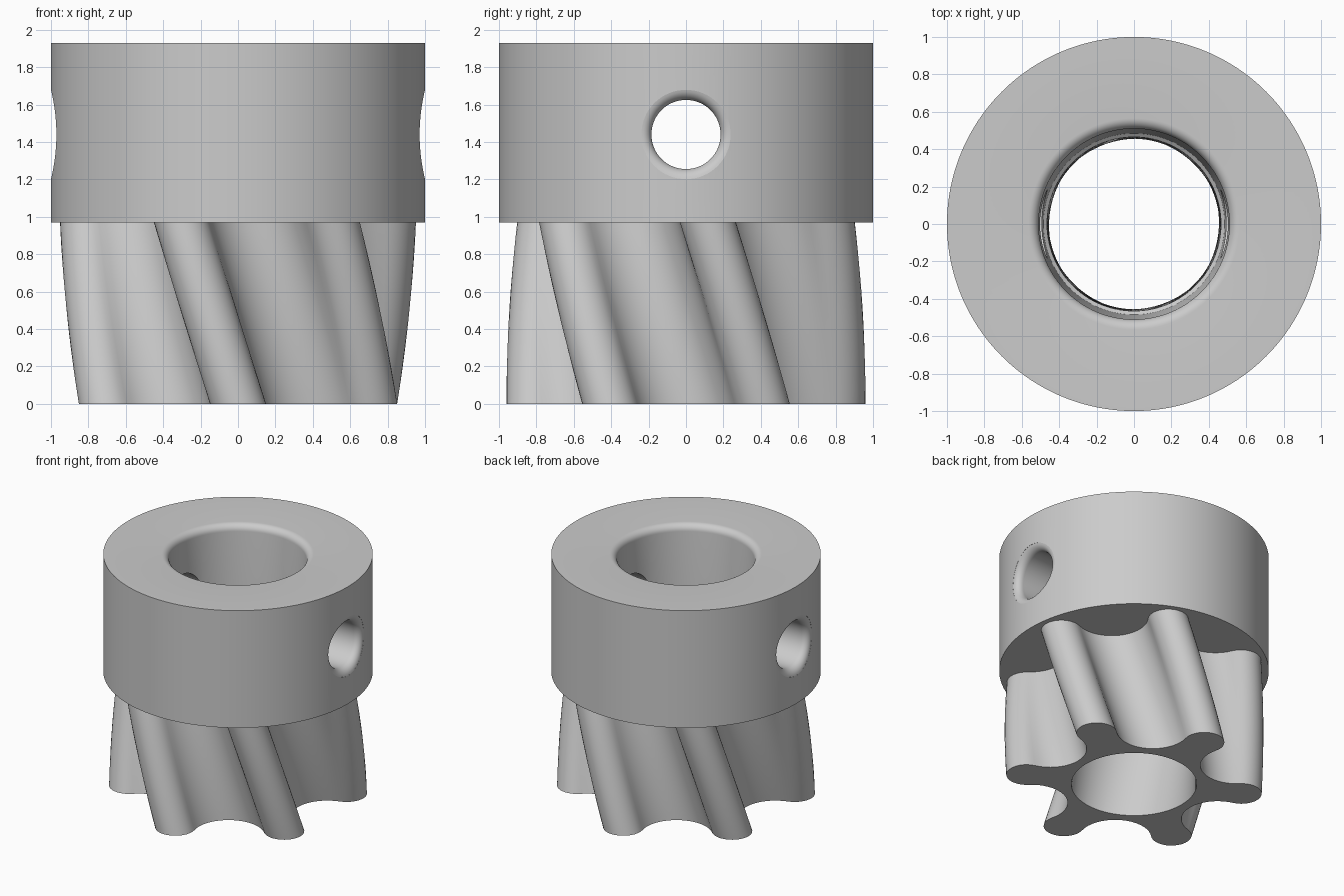
import bpy
import bmesh
from math import sin, cos, pi, radians, atan2, sqrt

cube = bpy.data.objects.get("Cube")
if cube:
    bpy.data.objects.remove(cube, do_unlink=True)

TEETH = 6
JOIN, TOP = 0.97, 1.93        # underside and top of the collar
BORE = 0.465
TWIST = radians(-21.7)

steel = bpy.data.materials.new("plain_grey")
steel.use_nodes = True
grey = (0.6, 0.6, 0.6, 1)
steel.diffuse_color = grey
steel.node_tree.nodes["Principled BSDF"].inputs["Base Color"].default_value = grey


def make_object(name, bm):
    bmesh.ops.recalc_face_normals(bm, faces=bm.faces)
    mesh = bpy.data.meshes.new(name)
    bm.to_mesh(mesh)
    bm.free()
    mesh.materials.append(steel)
    obj = bpy.data.objects.new(name, mesh)
    bpy.context.collection.objects.link(obj)
    return obj


def loft(bm, rings, closed=False):
    """Skin rings of points with quads; closed joins the last ring to the first."""
    rows = [[bm.verts.new(p) for p in ring] for ring in rings]
    pairs = list(zip(rows, rows[1:]))
    if closed:
        pairs.append((rows[-1], rows[0]))
    for a, b in pairs:
        for i in range(len(a)):
            j = (i + 1) % len(a)
            bm.faces.new((a[i], a[j], b[j], b[i]))
    return rows


def smooth(obj):
    bpy.ops.object.select_all(action="DESELECT")
    obj.select_set(True)
    bpy.context.view_layer.objects.active = obj
    bpy.ops.object.shade_smooth_by_angle(angle=radians(35))


# Collar: turned ring with a rounded bore mouth and a small inner shoulder
FILLET = 0.055
profile = [(1, JOIN), (1, TOP)]
for k in range(9):
    a = pi / 2 * k / 8
    profile.append((0.51 + FILLET * (1 - sin(a)), TOP - FILLET * (1 - cos(a))))
profile += [(0.485, 1.0), (BORE, 0.985), (BORE, JOIN)]
SEGMENTS = 192
bm = bmesh.new()
loft(bm, [[(r * cos(2 * pi * i / SEGMENTS), r * sin(2 * pi * i / SEGMENTS), z)
           for i in range(SEGMENTS)] for r, z in profile], closed=True)
collar = make_object("collar", bm)


# Cross holes: cutters whose mouths flare to follow the curved wall
def hole_cutter(name, side):
    hole, flare, count = 0.185, 0.065, 64
    stages = [(hole, None)]
    for k in range(9):
        a = radians(80) * k / 8
        stages.append((hole + flare * (1 - cos(a)), flare * (1 - sin(a))))
    stages.append((stages[-1][0], -0.1))
    rings = []
    for r, depth in stages:
        ring = []
        for i in range(count):
            t = 2 * pi * i / count
            y, z = r * cos(t), r * sin(t)
            x = 0.25 if depth is None else sqrt(1 - y * y) - depth
            ring.append((side * x, y, 1.44 + z))
        rings.append(ring)
    bm = bmesh.new()
    rows = loft(bm, rings)
    bm.faces.new(rows[0])
    bm.faces.new(rows[-1])
    cutter = make_object(name, bm)
    cutter.hide_render = True
    return cutter


for side, name in ((1, "left_hole_cutter"), (-1, "right_hole_cutter")):
    cutter = hole_cutter(name, side)
    cut = collar.modifiers.new(name, "BOOLEAN")
    cut.operation = "DIFFERENCE"
    cut.solver = "EXACT"
    cut.object = cutter
    bpy.ops.object.select_all(action="DESELECT")
    bpy.context.view_layer.objects.active = collar
    collar.select_set(True)
    bpy.ops.object.modifier_apply(modifier=cut.name)
    bpy.data.objects.remove(cutter, do_unlink=True)
smooth(collar)

# Pinion: round tooth tips joined by tangent round valleys, swept with a twist
PITCH, TIP = 0.81, 0.15
half = pi / TEETH
valley = 2 * PITCH * sin(half / 2) - TIP
STEPS = 18
outline = []
for n in range(TEETH):
    for shift, radius, sign in ((0, TIP, 1), (half, valley, -1)):
        mid = -pi / 2 + 2 * half * n + shift
        # a tip bulges outward, a valley curves inward
        sweep = pi / 2 + half / 2 if sign > 0 else pi / 2 - half / 2
        facing = mid if sign > 0 else mid + pi
        for k in range(STEPS):
            a = facing + sign * sweep * (2 * k / STEPS - 1)
            outline.append((PITCH * cos(mid) + radius * cos(a),
                            PITCH * sin(mid) + radius * sin(a)))
inner = [(BORE * cos(atan2(y, x)), BORE * sin(atan2(y, x))) for x, y in outline]


def turned(points, t):
    c, s = cos(TWIST * t), sin(TWIST * t)
    return [(x * c - y * s, x * s + y * c, JOIN * t) for x, y in points]


LAYERS = 24
rings = [turned(inner, 1), turned(inner, 0)]
rings += [turned(outline, k / LAYERS) for k in range(LAYERS + 1)]
bm = bmesh.new()
loft(bm, rings)
smooth(make_object("helical_pinion", bm))
